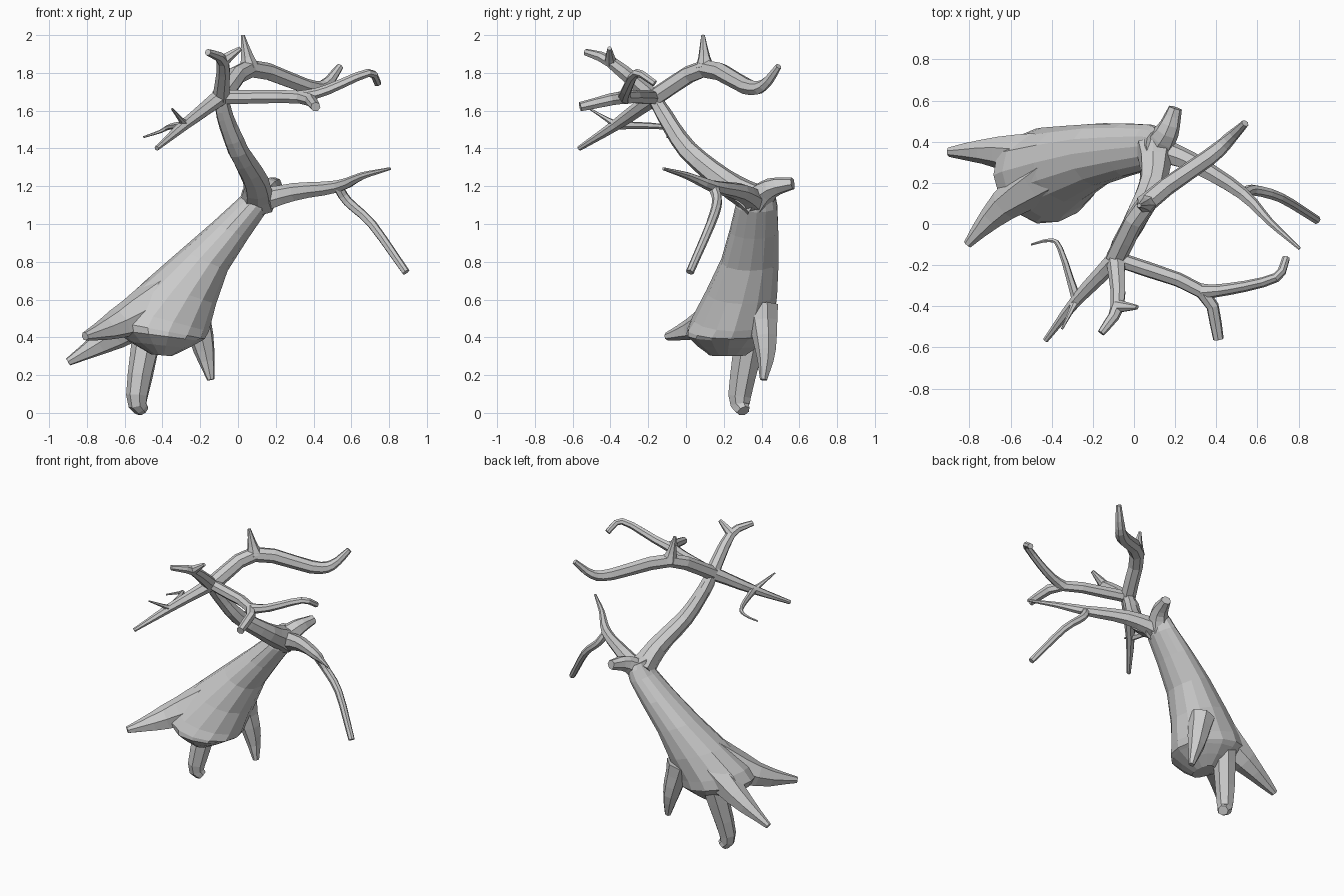
import bpy, bmesh, math, random
from mathutils import Vector

if "Cube" in bpy.data.objects:
    bpy.data.objects.remove(bpy.data.objects["Cube"])

random.seed(4)


def smooth_path(pts, steps):
    """Catmull-Rom interpolation through points of any dimension."""
    p = [Vector(q) for q in pts]
    p = [2 * p[0] - p[1]] + p + [2 * p[-1] - p[-2]]
    out = []
    for a, b, c, d in zip(p, p[1:], p[2:], p[3:]):
        for k in range(steps):
            t = k / steps
            out.append(0.5 * (2 * b + (c - a) * t + (2 * a - 5 * b + 4 * c - d) * t * t
                              + (3 * b - a - 3 * c + d) * t ** 3))
    return out + [p[-2]]


def loft(name, rings):
    """Skin equal-length point rings and cap both ends."""
    bm = bmesh.new()
    loops = [[bm.verts.new(p) for p in r] for r in rings]
    n = len(loops[0])
    for a, b in zip(loops, loops[1:]):
        for i in range(n):
            j = (i + 1) % n
            bm.faces.new((a[i], a[j], b[j], b[i]))
    bm.faces.new(loops[0][::-1])
    bm.faces.new(loops[-1])
    bmesh.ops.recalc_face_normals(bm, faces=bm.faces)
    me = bpy.data.meshes.new(name)
    bm.to_mesh(me)
    bm.free()
    bpy.context.collection.objects.link(bpy.data.objects.new(name, me))


def limb(name, r0, r1, *pts, power=1.0, sides=7):
    """Irregular faceted tube along a path, tapering from r0 to r1."""
    pos = smooth_path(pts, 3)
    last = len(pos) - 1
    bumps = [random.uniform(0.93, 1.08) for _ in range(sides)]
    rings, u = [], None
    for i, q in enumerate(pos):
        t = (pos[min(i + 1, last)] - pos[max(i - 1, 0)]).normalized()
        u = t.orthogonal() if u is None else u - t * u.dot(t)
        u.normalize()
        v = t.cross(u)
        radius = r0 + (r1 - r0) * (i / last) ** power
        ring = []
        for k in range(sides):
            a = 2 * math.pi * k / sides
            r = radius * bumps[k] * random.uniform(0.96, 1.04)
            ring.append(q + (u * math.cos(a) + v * math.sin(a)) * r)
        rings.append(ring)
    loft(name, rings)


# Trunk: slanted oval sections, two Vectors (left x, left z, right x / right z, front y, back y)
A, B = zip(
    ((0.06, 1.21, 0.17), (1.16, 0.31, 0.46)),
    ((0.00, 1.13, 0.15), (1.06, 0.26, 0.49)),
    ((-0.30, 0.86, -0.05), (0.75, 0.18, 0.50)),
    ((-0.64, 0.56, -0.15), (0.43, 0.03, 0.48)),
    ((-0.65, 0.44, -0.19), (0.38, 0.00, 0.46)),
    ((-0.46, 0.31, -0.35), (0.30, 0.12, 0.32)))
SIDES = 14
ridge = [random.uniform(0.95, 1.04) for _ in range(SIDES)]
rings = []
for (lx, lz, rx), (rz, y0, y1) in zip(smooth_path(A, 2), smooth_path(B, 2)):
    mid = Vector((lx + rx, y0 + y1, lz + rz)) / 2
    side = Vector((rx - lx, 0, rz - lz)) / 2
    depth = Vector((0, y1 - y0, 0)) / 2
    rings.append([])
    for k in range(SIDES):
        a = 2 * math.pi * k / SIDES
        r = ridge[k] * random.uniform(0.98, 1.02)
        rings[-1].append(mid + (side * math.cos(a) + depth * math.sin(a)) * r)
loft("trunk", rings)

# Roots
limb("root_back_left", .14, .022, (-0.38, 0.31, 0.60), (-0.65, 0.35, 0.42), (-0.90, 0.35, 0.27))
limb("root_front_left", .14, .022, (-0.38, 0.25, 0.60), (-0.63, 0.09, 0.47), (-0.81, -0.10, 0.405))
limb("root_bottom", .085, .035, (-0.46, 0.36, 0.48), (-0.53, 0.29, 0.09), (-0.50, 0.305, 0.01))
limb("root_right", .09, .02, (-0.24, 0.40, 0.56), (-0.18, 0.42, 0.33), (-0.145, 0.41, 0.175))

# Joints shared by the limbs
NECK, CROWN = (0.10, 0.37, 1.12), (-0.09, -0.17, 1.67)
BACK, RIGHT, FRONT = (0.06, 0.10, 1.825), (0.33, -0.33, 1.67), (-0.08, -0.40, 1.86)
LEFT, LOWER = (-0.28, -0.37, 1.525), (0.53, 0.145, 1.20)

# Broken stub and main stem
limb("broken_stub", .08, .032, NECK, (0.16, 0.45, 1.19), (0.20, 0.565, 1.215))
limb("main_stem", .10, .038, NECK, (0.09, 0.20, 1.23), (0.0, 0.01, 1.39), (-0.07, -0.11, 1.57),
     CROWN, power=0.5, sides=8)

# Crown branches with their forks
limb("back_branch", .05, .018, CROWN, BACK, (0.36, 0.32, 1.73), (0.46, 0.41, 1.735),
     (0.54, 0.49, 1.835), power=2)
limb("back_spike", .052, .010, BACK, (0.025, 0.09, 2.0), power=0.7)
limb("right_branch", .038, .026, CROWN, RIGHT, (0.41, -0.56, 1.62), power=2)
limb("right_fork", .040, .019, RIGHT, (0.47, -0.315, 1.71), (0.69, -0.26, 1.80),
     (0.74, -0.165, 1.745), power=0.5)
limb("front_branch", .045, .018, CROWN, FRONT, (-0.16, -0.53, 1.91))
limb("front_fork", .034, .012, FRONT, (0.015, -0.405, 1.93))
limb("left_branch", .045, .013, CROWN, LEFT, (-0.43, -0.565, 1.40))
limb("left_twig", .025, .005, LEFT, (-0.36, -0.12, 1.515), (-0.41, -0.08, 1.49),
     (-0.50, -0.10, 1.46), power=0.6, sides=6)
limb("left_spike", .022, .005, LEFT, (-0.35, -0.51, 1.61), power=0.6, sides=6)

# Lower branch with its drooping fork
limb("lower_branch", .07, .008, NECK, (0.30, 0.29, 1.17), LOWER, (0.66, 0.01, 1.255),
     (0.805, -0.12, 1.293), power=0.75)
limb("lower_fork", .028, .021, LOWER, (0.58, 0.165, 1.12), (0.71, 0.13, 1.0), (0.89, 0.02, 0.745),
     power=2)
